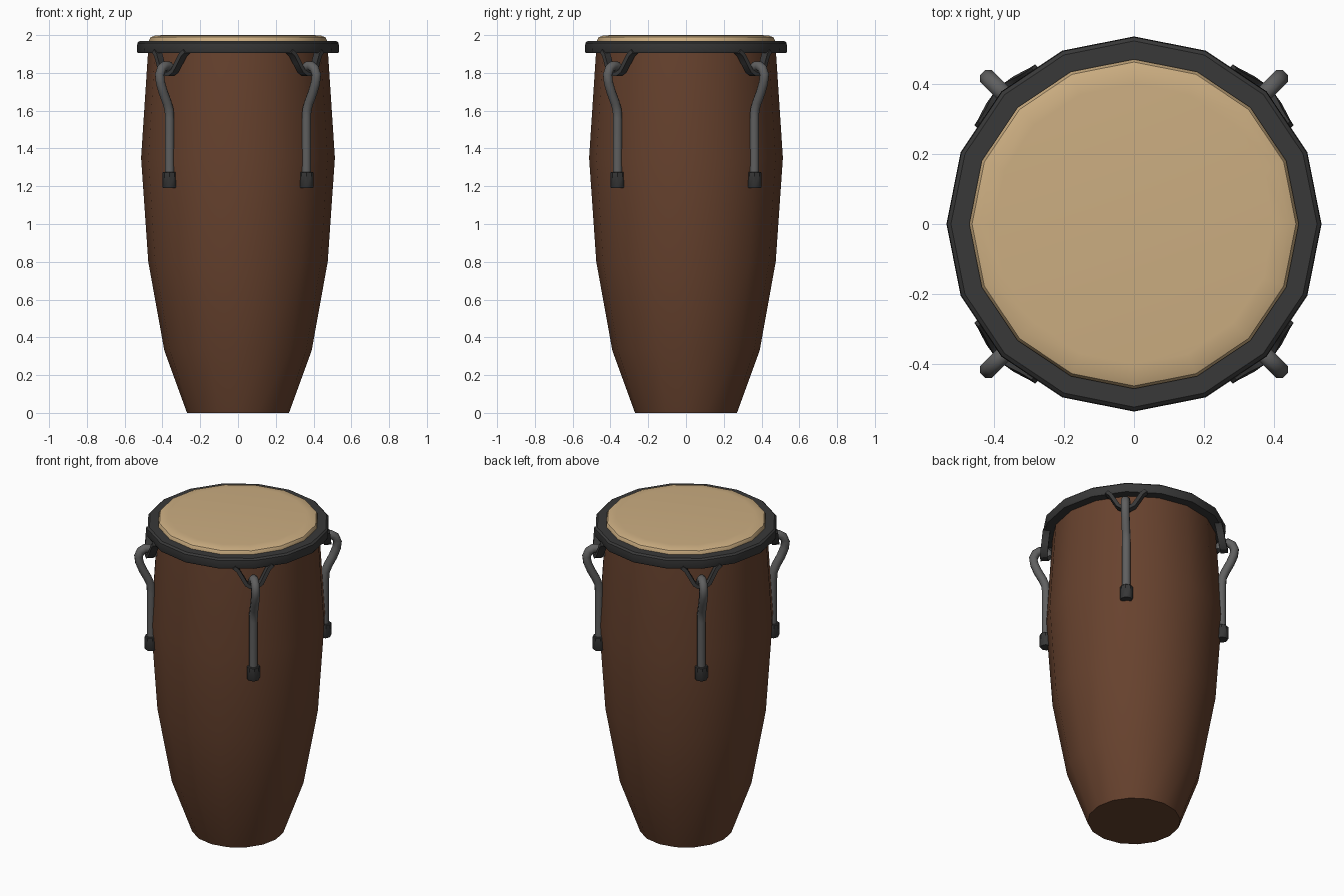
import bpy, bmesh, math
from mathutils import Vector

if "Cube" in bpy.data.objects:
    bpy.data.objects.remove(bpy.data.objects["Cube"])


def material(name, rgb):
    m = bpy.data.materials.new(name)
    m.diffuse_color = (*rgb, 1)
    m.use_nodes = True
    m.node_tree.nodes["Principled BSDF"].inputs["Base Color"].default_value = m.diffuse_color
    return m


WOOD = material("brown wood", (0.135, 0.054, 0.027))
SKIN = material("tan skin", (0.60, 0.42, 0.22))
IRON = material("dark iron", (0.040, 0.040, 0.040))
STEEL = material("grey steel", (0.115, 0.115, 0.115))


def finish(name, bm, mat, angle):
    bmesh.ops.recalc_face_normals(bm, faces=bm.faces)
    mesh = bpy.data.meshes.new(name)
    bm.to_mesh(mesh)
    bm.free()
    mesh.materials.append(mat)
    ob = bpy.data.objects.new(name, mesh)
    bpy.context.collection.objects.link(ob)
    bpy.ops.object.select_all(action='DESELECT')
    ob.select_set(True)
    bpy.context.view_layer.objects.active = ob
    bpy.ops.object.shade_smooth_by_angle(angle=math.radians(angle))
    return ob


def lathe(name, profile, mat, sides=16, closed=False, angle=40, centre=(0, 0)):
    """Spin (radius, z) points around z; open profiles get end caps."""
    bm = bmesh.new()
    rings = [[bm.verts.new((centre[0] + r * math.cos(math.tau * i / sides),
                            centre[1] + r * math.sin(math.tau * i / sides), z))
              for i in range(sides)] for r, z in profile]
    pairs = list(zip(rings, rings[1:])) + ([(rings[-1], rings[0])] if closed else [])
    for a, b in pairs:
        for i in range(sides):
            j = (i + 1) % sides
            bm.faces.new((a[i], a[j], b[j], b[i]))
    if not closed:
        bm.faces.new(rings[0])
        bm.faces.new(rings[-1])
    return finish(name, bm, mat, angle)


def sweep(name, path, side, half_w, half_d, sides, mat, angle=50):
    """Sweep an elliptic (or square, sides=4) section along a planar path."""
    bm = bmesh.new()
    path = [Vector(p) for p in path]
    rings = []
    for k, p in enumerate(path):
        t = (path[min(k + 1, len(path) - 1)] - path[max(k - 1, 0)]).normalized()
        n = side.cross(t).normalized()
        rings.append([])
        for i in range(sides):
            a = math.tau * (i + 0.5) / sides
            rings[-1].append(bm.verts.new(p + side * half_w * math.cos(a) + n * half_d * math.sin(a)))
    for a, b in zip(rings, rings[1:]):
        for i in range(sides):
            j = (i + 1) % sides
            bm.faces.new((a[i], a[j], b[j], b[i]))
    bm.faces.new(rings[0])
    bm.faces.new(rings[-1])
    return finish(name, bm, mat, angle)


# Wooden shell, drum skin and rim
lathe("shell", [(0.27, 0), (0.39, 0.33), (0.475, 0.8), (0.513, 1.35), (0.475, 1.93)], WOOD)
lathe("drum_skin", [(0.47, 1.93), (0.47, 1.975), (0.462, 1.989), (0.44, 1.997), (0.40, 2.0)], SKIN)
lathe("rim", [(0.465, 1.968), (0.522, 1.968), (0.533, 1.958), (0.535, 1.915),
              (0.53, 1.905), (0.468, 1.905)], IRON, closed=True)

# Four tuning hooks on the diagonals
ROD = [(0.497, 1.79), (0.502, 1.82), (0.52, 1.836), (0.547, 1.838), (0.573, 1.822), (0.587, 1.79),
       (0.581, 1.75), (0.561, 1.70), (0.532, 1.645), (0.516, 1.605), (0.512, 1.56), (0.512, 1.25)]
BRACKET = [(-0.115, 0.500, 1.915), (-0.092, 0.505, 1.895), (-0.07, 0.512, 1.855), (-0.045, 0.52, 1.81),
           (-0.02, 0.525, 1.794)]
BRACKET += [(-t, r, z) for t, r, z in reversed(BRACKET)]
for q in range(4):
    a = math.radians(45 + 90 * q)
    out = Vector((math.cos(a), math.sin(a), 0))
    tan = Vector((-out.y, out.x, 0))
    up = Vector((0, 0, 1))
    sweep(f"tuning_rod_{q + 1}", [out * r + up * z for r, z in ROD], tan, 0.026, 0.026, 8, STEEL)
    sweep(f"rod_bracket_{q + 1}", [tan * t + out * r + up * z for t, r, z in BRACKET],
          out, 0.03, 0.016, 4, IRON, 30)
    # Nut at the foot of the rod
    lathe(f"rod_nut_{q + 1}", [(0.034, 1.19), (0.038, 1.196), (0.038, 1.272), (0.034, 1.276)],
          IRON, 8, centre=(out.x * 0.512, out.y * 0.512))
